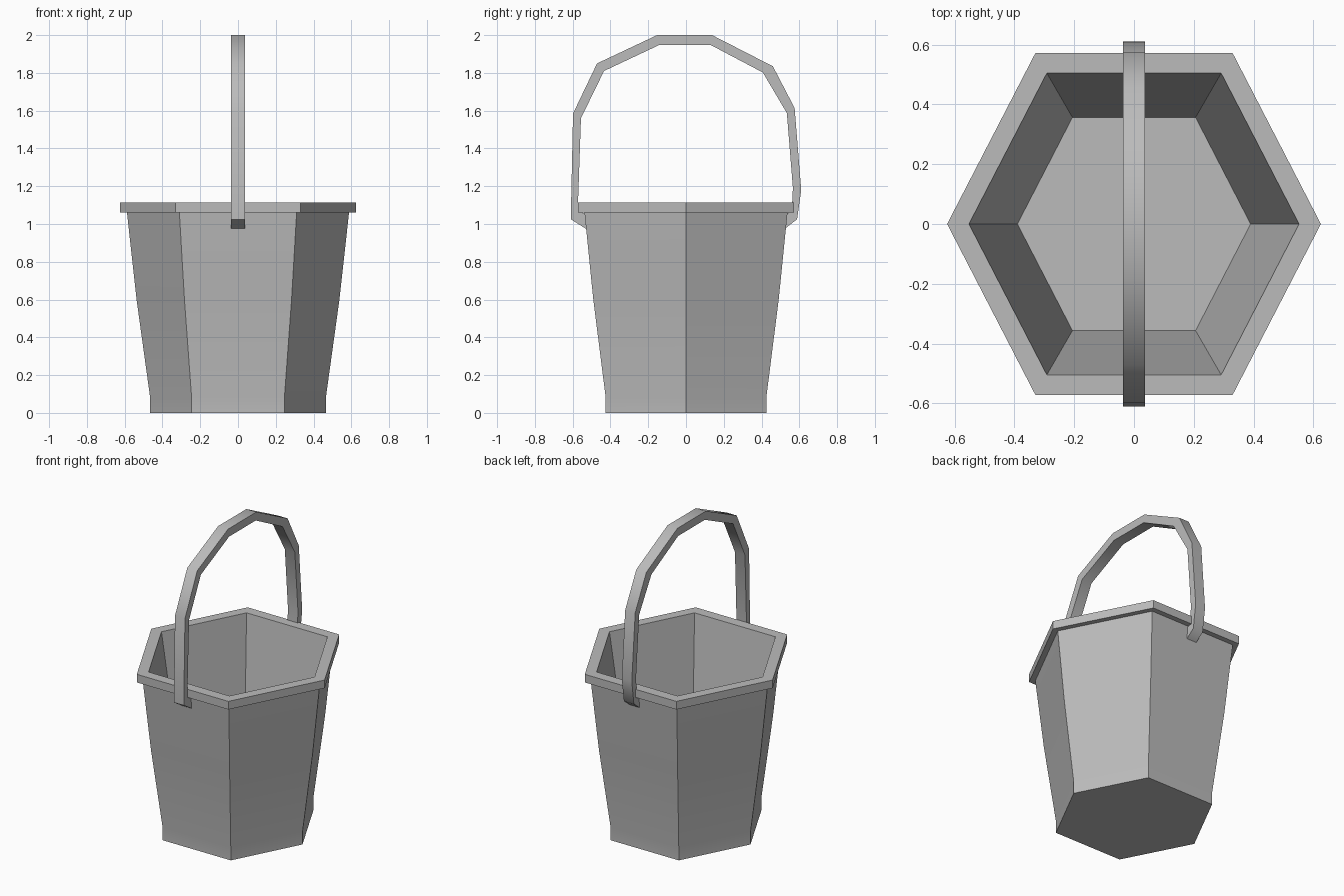
import bpy, bmesh, math

cube = bpy.data.objects.get("Cube")
if cube:
    bpy.data.objects.remove(cube, do_unlink=True)

grey = bpy.data.materials.new("plain grey")
grey.use_nodes = True
colour = (0.5, 0.5, 0.5, 1)
grey.diffuse_color = colour
grey.node_tree.nodes["Principled BSDF"].inputs["Base Color"].default_value = colour


def finish(name, bm, angle):
    """Turn a bmesh into a named, shaded object."""
    bmesh.ops.recalc_face_normals(bm, faces=bm.faces)
    mesh = bpy.data.meshes.new(name)
    bm.to_mesh(mesh)
    bm.free()
    mesh.materials.append(grey)
    obj = bpy.data.objects.new(name, mesh)
    bpy.context.collection.objects.link(obj)
    bpy.ops.object.select_all(action="DESELECT")
    obj.select_set(True)
    bpy.context.view_layer.objects.active = obj
    bpy.ops.object.shade_smooth_by_angle(angle=math.radians(angle))
    return obj


def hexagon(bm, radius, z):
    """Slightly stretched six-sided ring with corners on the x axis."""
    corners = [(1, 0), (0.528, 0.914), (-0.528, 0.914),
               (-1, 0), (-0.528, -0.914), (0.528, -0.914)]
    return [bm.verts.new((x * radius, y * radius, z)) for x, y in corners]


# Bucket: outer wall, rim lip, inner wall and floor as one lofted shell
profile = [(0.465, 0), (0.465, 0.08), (0.537, 0.6), (0.588, 1.062),
           (0.625, 1.062), (0.625, 1.115), (0.552, 1.115), (0.39, 0.08)]
bm = bmesh.new()
rings = [hexagon(bm, r, z) for r, z in profile]
for low, high in zip(rings, rings[1:]):
    for i in range(6):
        j = (i + 1) % 6
        bm.faces.new((low[i], low[j], high[j], high[i]))
bm.faces.new(rings[0])
bm.faces.new(rings[-1])
finish("bucket", bm, 30)

# Handle: flat bent strap, given as (y, z) pairs along its outer and inner edge
outer = [(-0.53, 0.975), (-0.61, 1.025), (-0.598, 1.585), (-0.471, 1.85),
         (-0.153, 2), (0.138, 2), (0.46, 1.835), (0.575, 1.614),
         (0.61, 1.18), (0.588, 1.025), (0.53, 0.98)]
inner = [(-0.53, 1.05), (-0.573, 1.074), (-0.556, 1.56), (-0.434, 1.81),
         (-0.143, 1.947), (0.132, 1.947), (0.407, 1.802), (0.534, 1.587),
         (0.566, 1.19), (0.56, 1.074), (0.53, 1.05)]
half_width = 0.036
bm = bmesh.new()
sections = []
for (yo, zo), (yi, zi) in zip(outer, inner):
    points = [(-half_width, yo, zo), (half_width, yo, zo),
              (half_width, yi, zi), (-half_width, yi, zi)]
    sections.append([bm.verts.new(p) for p in points])
for a, b in zip(sections, sections[1:]):
    for i in range(4):
        j = (i + 1) % 4
        bm.faces.new((a[i], a[j], b[j], b[i]))
bm.faces.new(sections[0])
bm.faces.new(sections[-1])
finish("handle", bm, 45)
